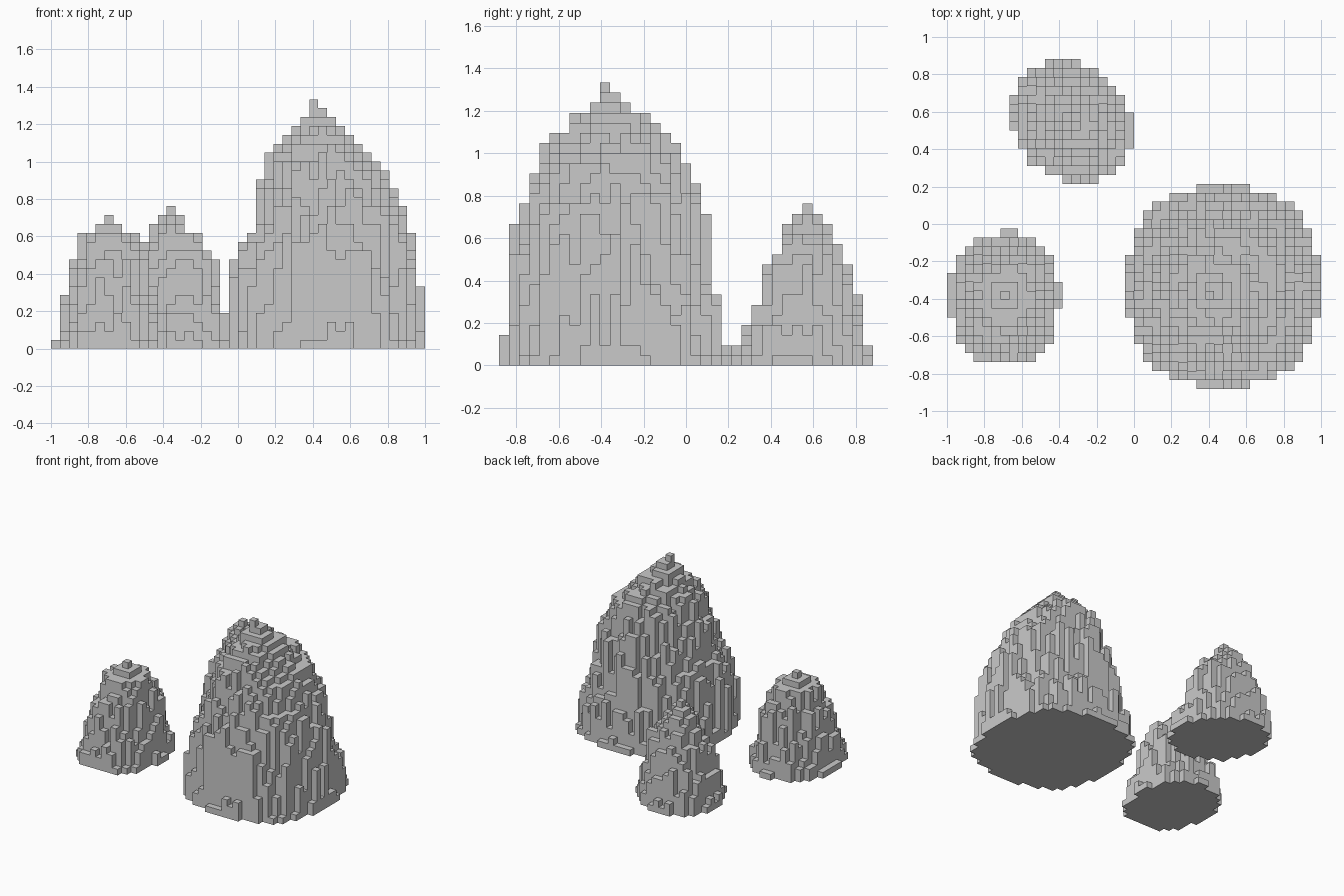
import bpy
import bmesh
import random

V = 2 / 42                  # edge of one block
NX, NY = 42, 37             # blocks across the whole plot

cube = bpy.data.objects.get("Cube")
if cube:
    bpy.data.objects.remove(cube, do_unlink=True)

stone = bpy.data.materials.new("stone grey")
stone.use_nodes = True
GREY = (0.59, 0.59, 0.59, 1)
stone.diffuse_color = GREY
stone.node_tree.nodes["Principled BSDF"].inputs["Base Color"].default_value = GREY

# Squareness of the foot, skew, then sections: height, x and y extents
ROCKS = {
    "large_rock": (2.6, 0, [
        (0, -.05, 1, -.88, .21), (.29, -.05, 1, -.88, .18), (.45, -.03, .97, -.88, .15),
        (.62, .04, .95, -.85, .12), (.84, .1, .86, -.75, .07), (1, .14, .77, -.69, .02),
        (1.14, .25, .63, -.6, -.13), (1.2, .31, .56, -.5, -.2), (1.27, .35, .49, -.44, -.29),
        (1.34, .38, .43, -.41, -.36)]),
    "back_rock": (2.1, .3, [
        (0, -.67, 0, .205, .88), (.2, -.65, -.04, .26, .86), (.43, -.6, -.08, .34, .8),
        (.55, -.53, -.14, .4, .75), (.65, -.48, -.27, .45, .7), (.71, -.43, -.3, .51, .65),
        (.77, -.38, -.33, .55, .6)]),
    "small_rock": (2.4, 0, [
        (0, -1, -.385, -.77, -.03), (.24, -.96, -.42, -.73, -.07), (.45, -.91, -.46, -.66, -.12),
        (.6, -.86, -.53, -.57, -.2), (.66, -.76, -.62, -.45, -.28), (.72, -.71, -.67, -.41, -.36)]),
}


def section_at(sections, z):
    """Interpolated extents at a height, or None above the peak."""
    for a, b in zip(sections, sections[1:]):
        if a[0] <= z < b[0]:
            t = (z - a[0]) / (b[0] - a[0])
            return [p + (q - p) * t for p, q in zip(a[1:], b[1:])]
    return None


def column_height(foot, skew, sections, x, y, noise):
    """Number of stacked blocks in one column of the rock."""
    k = 0
    while True:
        z = (k + .5) * V
        s = section_at(sections, z)
        if s is None:
            return k
        rx, ry = (s[1] - s[0]) / 2 - .01, (s[3] - s[2]) / 2 - .01
        dx, dy = (x - (s[0] + s[1]) / 2) / rx, (y - (s[2] + s[3]) / 2) / ry
        # Squarish foot, round higher up
        n = 2 + (foot - 2) * max(0, 1 - z / .6)
        r = min(rx, ry)
        rough = noise * min(1, z / .25) * min(1, r / .25)
        reach = abs(dx) ** n + abs(dy) ** n + skew * dx * dy
        if reach ** (1 / n) > 1 + rough / r:
            return k
        k += 1


def build_rock(name, foot, skew, sections, rng):
    heights = {}
    for i in range(NX):
        for j in range(NY):
            x, y = -1 + (i + .5) * V, (j + .5 - NY / 2) * V
            h = column_height(foot, skew, sections, x, y, rng.uniform(-.06, .008))
            if h:
                heights[i, j] = h

    bm = bmesh.new()

    def quad(*corners):
        bm.faces.new([bm.verts.new((-1 + i * V, (j - NY / 2) * V, k * V))
                      for i, j, k in corners])

    for (i, j), h in heights.items():
        ring = [(i, j), (i + 1, j), (i + 1, j + 1), (i, j + 1)]
        quad(*[(a, b, h) for a, b in ring])
        quad(*[(a, b, 0) for a, b in reversed(ring)])
        # Side walls only where the neighbouring column is lower
        for n, (di, dj) in enumerate([(0, -1), (1, 0), (0, 1), (-1, 0)]):
            low = heights.get((i + di, j + dj), 0)
            p, q = ring[n], ring[(n + 1) % 4]
            for k in range(low, h):
                quad((*p, k), (*q, k), (*q, k + 1), (*p, k + 1))

    bmesh.ops.remove_doubles(bm, verts=bm.verts, dist=V / 100)
    mesh = bpy.data.meshes.new(name)
    bm.to_mesh(mesh)
    bm.free()
    mesh.materials.append(stone)
    bpy.context.collection.objects.link(bpy.data.objects.new(name, mesh))


rng = random.Random(7)
for name, (foot, skew, sections) in ROCKS.items():
    build_rock(name, foot, skew, sections, rng)
